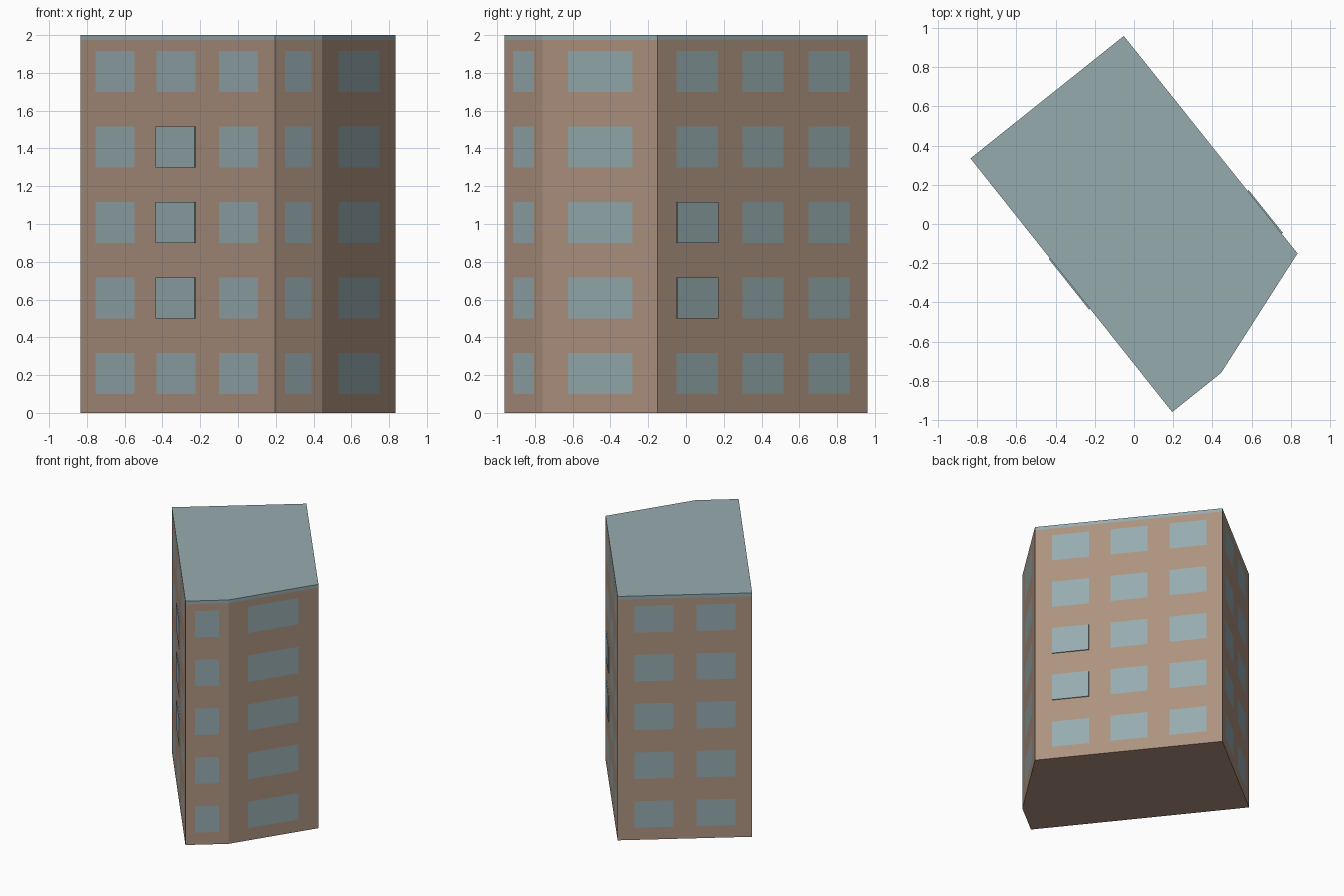
import bpy, bmesh
from mathutils import Vector

cube = bpy.data.objects.get("Cube")
if cube:
    bpy.data.objects.remove(cube)


def material(name, rgb):
    m = bpy.data.materials.new(name)
    m.use_nodes = True
    color = (*rgb, 1)
    m.diffuse_color = color
    m.node_tree.nodes["Principled BSDF"].inputs["Base Color"].default_value = color
    return m


brick = material("brown wall", (0.42, 0.29, 0.215))
glass = material("grey blue", (0.305, 0.41, 0.43))


def finish(bm, name, *mats):
    mesh = bpy.data.meshes.new(name)
    bm.to_mesh(mesh)
    bm.free()
    for m in mats:
        mesh.materials.append(m)
    obj = bpy.data.objects.new(name, mesh)
    bpy.context.collection.objects.link(obj)
    return obj


# Footprint corners, counter-clockwise from above
corners = [Vector(p) for p in ((-0.835, 0.335, 0), (0.195, -0.96, 0), (0.445, -0.76, 0),
                               (0.835, -0.15, 0), (-0.052, 0.96, 0))]
# Window centres and half width along each wall, as fractions of its length
layouts = [((0.178, 0.493, 0.813), 0.1), ((0.5,), 0.28), ((0.5,), 0.28),
           ((0.189, 0.502, 0.817), 0.098), ((0.27, 0.73), 0.145)]
TOP, EAVE, FLOORS = 2.0, 1.973, 5
# Windows that stand proud of the wall: wall -> (column, floors)
raised = {0: (1, (1, 2, 3)), 3: (0, (1, 2))}


def at(wall, t, z, out=0.0):
    a, b = corners[wall], corners[(wall + 1) % len(corners)]
    d = (b - a).normalized()
    return a.lerp(b, t) + Vector((d.y, -d.x, 0)) * out + Vector((0, 0, z))


# Walls cut into a grid; odd column and odd row cells are window panes
levels = [0]
for floor in range(FLOORS):
    sill = 0.1 + 0.4 * floor
    levels += [sill, sill + 0.216]
levels.append(EAVE)

bm = bmesh.new()
for wall, (centres, half) in enumerate(layouts):
    cuts = [0] + [c + s * half for c in centres for s in (-1, 1)] + [1]
    grid = [[bm.verts.new(at(wall, t, z)) for t in cuts] for z in levels]
    for r in range(len(levels) - 1):
        for c in range(len(cuts) - 1):
            f = bm.faces.new((grid[r][c], grid[r][c + 1], grid[r + 1][c + 1], grid[r + 1][c]))
            f.material_index = int(r % 2 == 1 and c % 2 == 1)
bmesh.ops.remove_doubles(bm, verts=bm.verts, dist=0.0001)
# Underside
bm.faces.new([bm.verts.new(p) for p in reversed(corners)])
bmesh.ops.remove_doubles(bm, verts=bm.verts, dist=0.0001)
finish(bm, "building_walls", brick, glass)


def prism(name, base, offset, mat):
    bm = bmesh.new()
    face = bm.faces.new([bm.verts.new(p) for p in base])
    ext = bmesh.ops.extrude_face_region(bm, geom=[face])
    bmesh.ops.translate(bm, verts=[v for v in ext["geom"] if isinstance(v, bmesh.types.BMVert)],
                        vec=offset)
    bmesh.ops.recalc_face_normals(bm, faces=bm.faces)
    return finish(bm, name, mat)


# Flat roof slab
prism("roof_slab", [p + Vector((0, 0, EAVE)) for p in corners], Vector((0, 0, TOP - EAVE)), glass)

# Raised window panes
for wall, (column, floors) in raised.items():
    centres, half = layouts[wall]
    t0, t1 = centres[column] - half, centres[column] + half
    for floor in floors:
        lo, hi = levels[1 + 2 * floor], levels[2 + 2 * floor]
        pane = [at(wall, t0, lo), at(wall, t1, lo), at(wall, t1, hi), at(wall, t0, hi)]
        prism(f"raised_window_{wall}_{floor}", pane, at(wall, 0, 0, 0.007) - at(wall, 0, 0), glass)
